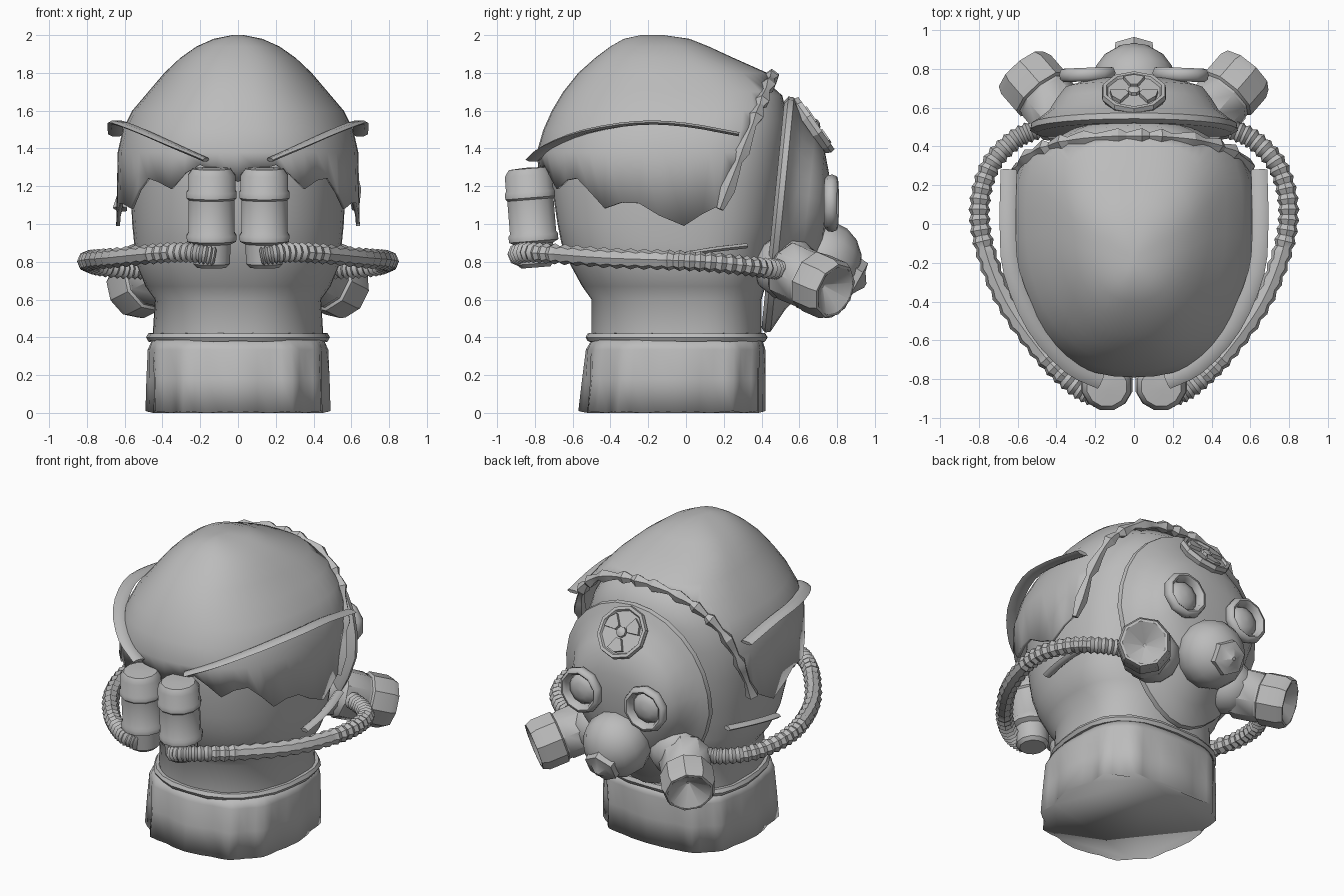
import bpy, bmesh, math
from mathutils import Vector

if "Cube" in bpy.data.objects:
    bpy.data.objects.remove(bpy.data.objects["Cube"], do_unlink=True)

grey = bpy.data.materials.new("plain grey")
grey.use_nodes = True
grey.diffuse_color = (0.5, 0.5, 0.5, 1)
grey.node_tree.nodes["Principled BSDF"].inputs["Base Color"].default_value = (0.5, 0.5, 0.5, 1)


def finish(name, bm, angle=50):
    bmesh.ops.recalc_face_normals(bm, faces=bm.faces)
    me = bpy.data.meshes.new(name)
    bm.to_mesh(me)
    bm.free()
    ob = bpy.data.objects.new(name, me)
    bpy.context.collection.objects.link(ob)
    me.materials.append(grey)
    bpy.ops.object.select_all(action='DESELECT')
    ob.select_set(True)
    bpy.context.view_layer.objects.active = ob
    bpy.ops.object.shade_smooth_by_angle(angle=math.radians(angle))
    return ob


def loft(rings, start=True, end=True, closed=False):
    """Skin a list of equal-length point rings."""
    bm = bmesh.new()
    vs = [[bm.verts.new(p) for p in r] for r in rings]
    n = len(vs[0])
    for a, b in zip(vs, vs[1:] + (vs[:1] if closed else [])):
        for i in range(n):
            j = (i + 1) % n
            bm.faces.new((a[i], a[j], b[j], b[i]))
    if not closed:
        for cap, r in ((start, vs[0]), (end, vs[-1])):
            if cap:
                bm.faces.new(r)
    return bm


def egg(z, back, front, rx, n=48, power=0.8, mid=0.6, back_power=0.86):
    """Horizontal ring, rounder at the back and squarer at the front."""
    yc = back + (front - back) * mid
    pts = []
    for i in range(n):
        s, c = math.sin(math.tau * i / n), math.cos(math.tau * i / n)
        reach, k = (front - yc, power) if c > 0 else (back - yc, back_power)
        pts.append(Vector((rx * math.copysign(abs(s) ** k, s), yc + reach * abs(c) ** k, z)))
    return pts


def smooth_path(pts, steps):
    """Catmull-Rom samples through the points."""
    p = [Vector(q) for q in pts]
    p = [2 * p[0] - p[1]] + p + [2 * p[-1] - p[-2]]
    out = []
    for i in range(1, len(p) - 2):
        a, b, c, d = p[i - 1:i + 3]
        for k in range(steps):
            t = k / steps
            out.append((2 * b + (c - a) * t + (2 * a - 5 * b + 4 * c - d) * t ** 2
                        + (3 * b - a - 3 * c + d) * t ** 3) / 2)
    return out + [p[-2]]


def tube(name, path, radius, n=8, flat=1.0, up=(0, 0, 1), closed=False, angle=50):
    """Sweep an ellipse; radius is a function of the sample index."""
    rings, m = [], len(path)
    for i, p in enumerate(path):
        if closed:
            t = path[(i + 1) % m] - path[i - 1]
        else:
            t = path[min(i + 1, m - 1)] - path[max(i - 1, 0)]
        side = t.cross(Vector(up)).normalized()
        top = side.cross(t).normalized()
        r = radius(i)
        rings.append([p + side * r * math.cos(math.tau * k / n)
                      + top * r * flat * math.sin(math.tau * k / n) for k in range(n)])
    return finish(name, loft(rings, closed=closed), angle)


def lathe(name, profile, origin, axis, n=10, angle=40):
    """Turn (radius, distance) pairs about an axis."""
    q = Vector(axis).to_track_quat('Z', 'Y')
    rings = [[Vector(origin) + q @ Vector((r * math.cos(math.tau * (k + .5) / n),
                                           r * math.sin(math.tau * (k + .5) / n), d))
              for k in range(n)] for r, d in profile]
    return finish(name, loft(rings), angle)


# Head and neck
head = [(0.36, -.5, .4, .455), (.6, -.5, .4, .44), (.67, -.55, .42, .49), (.78, -.61, .45, .535), (.9, -.66, .47, .55),
        (1.0, -.68, .5, .56), (1.2, -.71, .52, .57), (1.4, -.71, .54, .56), (1.55, -.66, .54, .5),
        (1.68, -.58, .51, .42), (1.76, -.5, .42, .34), (1.85, -.38, .2, .2)]
finish("head", loft([egg(*r) for r in head]), 60)

# Pleated collar, closed and softly shaded underneath
collar = []
for z, back, front, rx, depth in ((0.01, -.57, .42, .49, 1), (.18, -.55, .42, .485, .9),
                                  (.335, -.53, .42, .478, .4), (.385, -.5, .405, .455, 0)):
    ring = egg(z, back, front, rx, 48, .65, .52, .75)
    for i, p in enumerate(ring):
        fold = (0, .5, 1, .5)[i % 4]
        k = 1 - .065 * depth * fold
        p.x, p.y = p.x * k, p.y * k
        if z < .1:
            p.z -= .01 * fold
    collar.append(ring)
finish("collar", loft(collar), 100)
tube("collar_band", egg(.4, -.51, .41, .46, 28), lambda i: (.022, .027)[i % 2], 6, closed=True)

# Hood with a ragged hem and a slanted face opening
hood = [(1.0, -.775, .5, .645), (1.38, -.79, .56, .637), (1.5, -.755, .58, .61), (1.6, -.71, .58, .56),
        (1.7, -.65, .55, .475), (1.8, -.57, .43, .39), (1.88, -.48, .25, .305), (1.94, -.4, .12, .22),
        (1.98, -.33, .02, .13), (2.0, -.24, -.12, .03)]
rings = [egg(*r) for r in hood]
for i, p in enumerate(rings[0]):
    p.z = 1.045 + .23 * max(0, -p.y - .2) / .57 + (-.055, 0, .045, .01)[i % 4]
bm = loft(rings, start=False)
cut = bmesh.ops.bisect_plane(bm, geom=bm.verts[:] + bm.edges[:] + bm.faces[:], plane_co=(0, .45, 1.77),
                             plane_no=(0, .77, -.3), clear_outer=True)
rim = [g.co.copy() for g in cut["geom_cut"] if isinstance(g, bmesh.types.BMVert)]
rim.sort(key=lambda p: math.atan2(p.x, p.z - .9))
ob = finish("hood", bm, 60)
mod = ob.modifiers.new("thickness", 'SOLIDIFY')
mod.thickness = .02
mod.offset = -1

# Torn trim round the face opening
trim = [rim[0]]
for p in rim[1:]:
    if (p - trim[-1]).length > .06:
        trim.append(p)
tube("hood_trim", smooth_path(trim, 2), lambda i: (.042, .02, .03)[i % 3], 5, up=(0, 1, 0), angle=30)

# Mask: rim plate and domed face, leaning forward at the top, narrow at the chin
mask_rings = []
for y, w, h in ((.46, .5, .6), (.48, .535, .625), (.51, .53, .62), (.535, .49, .575), (.575, .44, .505),
                (.64, .4, .43), (.7, .355, .34), (.735, .25, .22), (.75, .1, .09)):
    ring = []
    for i in range(28):
        a = math.tau * i / 28
        s, c = math.sin(a), math.cos(a)
        ring.append(Vector((w * c * (1 + min(.08 * s, .25 * s)), y + .1 * h * s, 1.05 + h * s)))
    mask_rings.append(ring)
finish("mask", loft(mask_rings), 40)

# Snout and valve
ball = [(math.sin(math.pi * k / 8) * .215 + .002, -math.cos(math.pi * k / 8) * .2) for k in range(9)]
lathe("snout", ball, (0, .73, .8), (0, 1, -.25), 14, 60)
lathe("snout_valve", [(.08, -.06), (.115, -.01), (.11, .04), (.065, .05), (.012, .085)], (0, .875, .715),
      (0, .8, -.45), 6, 25)

# Warning badge: plate, ring, three raised blades and a hub
centre, normal = Vector((0, .67, 1.52)), Vector((0, .82, .57))
lathe("badge", [(.155, -.03), (.173, 0), (.168, .025), (.148, .025), (.14, .012), (.01, .012)], centre, normal, 10, 30)
lathe("badge_hub", [(.035, 0), (.033, .03), (.01, .04)], centre, normal, 8)
across = Vector((1, 0, 0))
along = normal.normalized().cross(across)
for b in range(3):
    arc = [(r, math.pi / 2 + math.tau * b / 3 + d) for r, d in ((.045, -.4), (.125, -.45), (.13, 0), (.125, .45), (.045, .4))]
    flat = [centre + across * r * math.cos(a) + along * r * math.sin(a) for r, a in arc]
    finish("badge_blade", loft([[p + normal * h for p in flat] for h in (0, .033)]), 30)

for side, label in ((1, "left_"), (-1, "right_")):
    def pts(path):
        return [(side * x, y, z) for x, y, z in path]

    # Goggle frame and lens
    lathe(label + "goggle", [(.13, -.035), (.148, -.02), (.152, .005), (.142, .03), (.125, .035), (.108, .02), (.105, -.03)],
          (side * .24, .77, 1.11), (side * .04, 1, 0), 10, 60)
    lathe(label + "lens", [(.108, -.03), (.09, .005), (.05, .022), (.01, .028)],
          (side * .24, .765, 1.11), (side * .04, 1, 0), 10, 60)

    # Cheek and filter canister with a dished end
    lathe(label + "cheek", [(r * .8, d * .85) for r, d in ball], (side * .3, .53, .77), (side, 1, -.4), 12, 60)
    lathe(label + "filter", [(.1, -.06), (.14, -.045), (.16, -.02), (.158, .12), (.152, .13), (.152, .145), (.167, .155),
                             (.167, .28), (.15, .32), (.135, .32), (.01, .23)],
          (side * .38, .56, .745), (side * .2, .23, -.1), 9, 35)

    # Air tank with bands and foot
    lathe(label + "tank", [(.08, 0), (.1, .02), (.105, .125), (.135, .14), (.137, .17), (.127, .185), (.127, .36),
                           (.137, .37), (.137, .4), (.13, .41), (.13, .49), (.105, .525), (.02, .53)],
          (side * .14, -.795, .77), (0, -.08, 1), 12, 40)

    # Ribbed hose from tank to filter
    hose = smooth_path(pts([(.12, -.885, .83), (.21, -.885, .845), (.32, -.82, .85), (.47, -.67, .84), (.66, -.4, .82),
                            (.77, -.12, .81), (.795, .1, .8), (.74, .3, .78), (.62, .43, .765), (.5, .49, .76)]), 8)
    tube(label + "hose", hose, lambda i: (.043, .056)[i % 2], 8, angle=40)

    # Flat seam strip standing off the hood
    strip = smooth_path(pts([(.645, .28, 1.475), (.65, 0, 1.525), (.63, -.25, 1.535), (.51, -.53, 1.49),
                             (.33, -.73, 1.41), (.17, -.81, 1.34)]), 3)
    tube(label + "seam_strip", strip, lambda i: .042, 6, .3)

    # Short head strap below the hood
    strap = smooth_path(pts([(.53, .32, .885), (.575, .15, .865), (.59, 0, .84), (.585, -.13, .815)]), 3)
    tube(label + "strap", strap, lambda i: .03, 6, .5)
